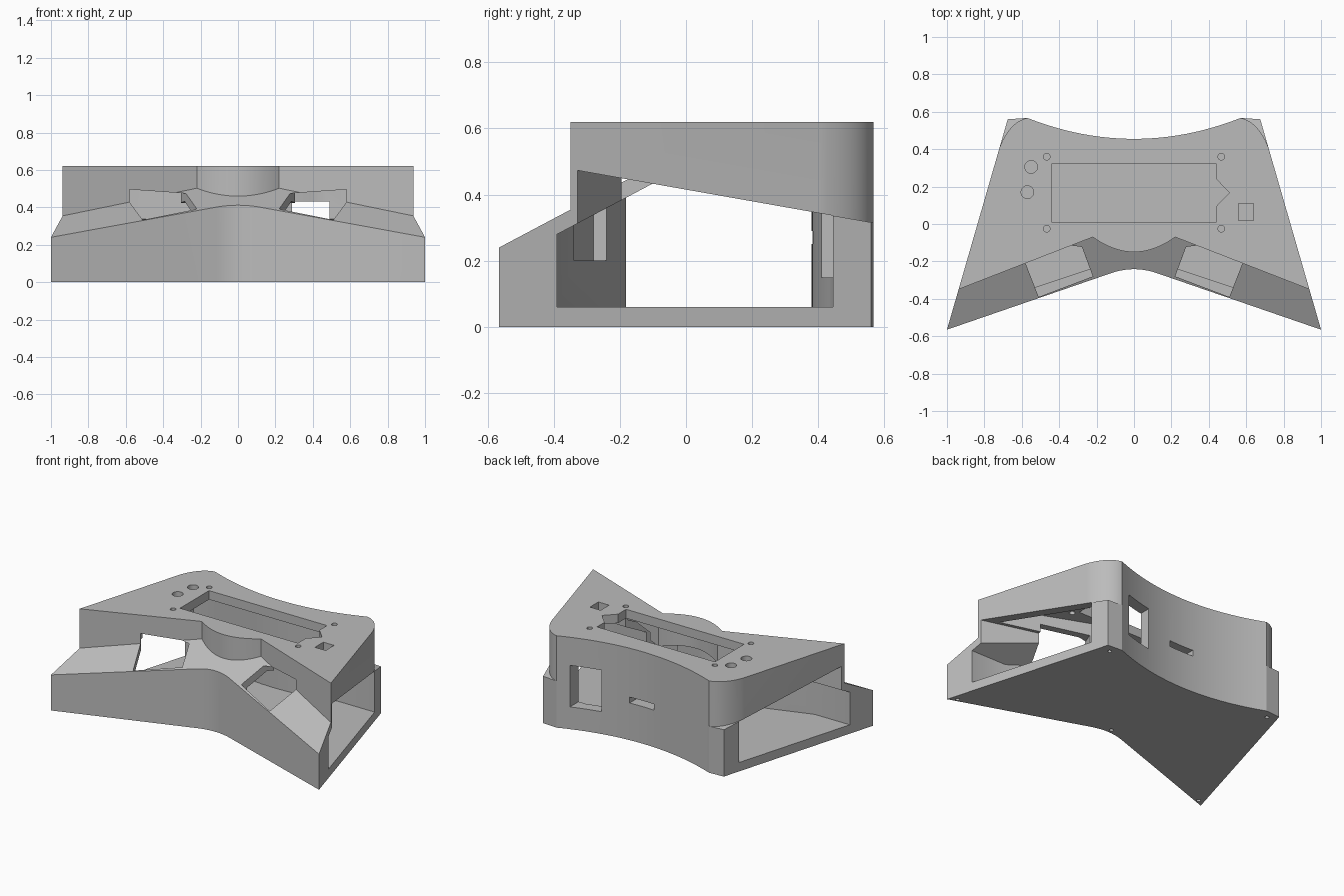
import bpy, bmesh, math
from mathutils import Vector

if "Cube" in bpy.data.objects:
    bpy.data.objects.remove(bpy.data.objects["Cube"])

TOP = 0.62


def front_slope(y):
    return 0.24 + 0.53 * (y + 0.565)


def side_line(y):
    return 0.415 - 0.177 * y


def bezier(a, b, c, n=10):
    a, b, c = Vector(a), Vector(b), Vector(c)
    return [tuple(a * (1 - t) ** 2 + b * 2 * t * (1 - t) + c * t * t)
            for t in (i / n for i in range(n + 1))]


def parabola(half, y0, rise, n=20):
    """Points from +half to -half with the vertex at y0."""
    xs = [half * (1 - 2 * i / n) for i in range(n + 1)]
    return [(x, y0 + rise * (x / half) ** 2) for x in xs]


def flip(pts):
    return [(-x, y) for x, y in reversed(pts)]


def circle(x, y, r, n=20):
    return [(x + r * math.cos(i * math.tau / n), y + r * math.sin(i * math.tau / n))
            for i in range(n)]


def rect(x0, x1, y0, y1):
    return [(x0, y0), (x1, y0), (x1, y1), (x0, y1)]


def prism(name, pts, low, high):
    """Extruded plan outline; low and high are heights or functions of (x, y)."""
    height = lambda h, p: h(*p) if callable(h) else h
    bm = bmesh.new()
    lo = [bm.verts.new((*p, height(low, p))) for p in pts]
    hi = [bm.verts.new((*p, height(high, p))) for p in pts]
    bm.faces.new(lo[::-1])
    bm.faces.new(hi)
    for i in range(len(pts)):
        j = (i + 1) % len(pts)
        bm.faces.new((lo[i], lo[j], hi[j], hi[i]))
    bmesh.ops.recalc_face_normals(bm, faces=bm.faces)
    mesh = bpy.data.meshes.new(name)
    bm.to_mesh(mesh)
    bm.free()
    ob = bpy.data.objects.new(name, mesh)
    bpy.context.collection.objects.link(ob)
    return ob


def carve(ob, cutter):
    cutter.hide_render = True
    mod = ob.modifiers.new("cut", 'BOOLEAN')
    mod.operation, mod.solver, mod.object = 'DIFFERENCE', 'EXACT', cutter
    bpy.context.view_layer.objects.active = ob
    bpy.ops.object.modifier_apply(modifier=mod.name)
    bpy.data.objects.remove(cutter)


# Outer block from its plan outline
nose = bezier((-0.12, -0.262), (0, -0.221), (0.12, -0.262))
outline = ([(-1, -0.565)] + nose + [(1, -0.565), (0.675, 0.56)]
           + parabola(0.57, 0.455, 0.112) + [(-0.675, 0.56)])
body = prism("console_case", outline, 0, TOP)


# Sloped front deck, in front of the raised upper block
def deck_cutter(dy, dz):
    brow = parabola(0.22, -0.15, 0.08)[::-1]
    pts = [(-1.3, -0.49)] + brow + [(1.3, -0.49), (1.3, -1), (-1.3, -1)]
    return prism("deck_cutter", [(x, y + dy) for x, y in pts],
                 lambda x, y: front_slope(y - dy) + dz + 0.53 * dy, 1)


carve(body, deck_cutter(0, 0))

# Rounded rear corners above the sloping side line
corner = bezier((0.57, 0.567), (0.67, 0.545), (0.722, 0.40)) + [(0.9, 0.4), (0.9, 0.7), (0.57, 0.7)]
for pts in (corner, flip(corner)):
    carve(body, prism("corner_cutter", pts, lambda x, y: side_line(y), 1))

# Tunnel open at both sides, keeping a shell behind the deck
rear_inner = parabola(0.434, 0.38, 0.065)
tunnel = prism("tunnel", [(-1.2, -0.39), (-0.687, -0.39)] + [(x, y + 0.06) for x, y in nose]
               + [(0.687, -0.39), (1.2, -0.39), (1.2, 0.445)] + rear_inner + [(-1.2, 0.445)],
               0.06, lambda x, y: side_line(y))
carve(tunnel, deck_cutter(0.018, -0.053))
carve(body, tunnel)

# Upper cavity below the top plate
brow_inner = [(x, y + 0.05) for x, y in parabola(0.22, -0.15, 0.08)[::-1]]
attic = prism("attic", [(-0.84, -0.262)] + brow_inner + [(0.84, -0.262), (0.64, 0.44)]
              + rear_inner + [(-0.64, 0.44)], lambda x, y: side_line(y) - 0.02, 0.56)
carve(body, attic)

# Grip windows in the deck
grip = [(0.22, -0.28), (0.51, -0.39), (0.65, -0.03), (0.35, 0.07)]
for pts in (grip, flip(grip)):
    carve(body, prism("grip_cutter", pts, 0.2, lambda x, y: 0.455 + 0.07 * abs(x)))

# Screen opening with a side notch, buttons and corner screws
screen = [(-0.44, 0.01), (0.44, 0.01), (0.44, 0.095), (0.51, 0.167),
          (0.44, 0.24), (0.44, 0.32), (-0.44, 0.32)]
holes = [screen, rect(0.56, 0.64, 0.02, 0.11),
         circle(-0.55, 0.305, 0.034), circle(-0.57, 0.17, 0.034)]
holes += [circle(s * 0.467, y, 0.018) for s in (-1, 1) for y in (0.36, -0.025)]
for pts in holes:
    carve(body, prism("top_cutter", pts, 0.5, 0.7))

# Rear window and cable slot
carve(body, prism("rear_window_cutter", rect(0.29, 0.49, 0.3, 0.7), 0.15, 0.43))
carve(body, prism("cable_slot_cutter", rect(-0.08, 0.10, 0.3, 0.7), 0.25, 0.29))

# Screw holes underneath
for x, y in ((0.95, -0.525), (-0.95, -0.525), (0.62, 0.51), (-0.62, 0.51), (0, -0.213)):
    carve(body, prism("screw_cutter", circle(x, y, 0.013, 12), -0.1, 0.05))

# Single grey plastic
grey = bpy.data.materials.new("grey_plastic")
grey.use_nodes = True
colour = (0.5, 0.5, 0.5, 1)
grey.diffuse_color = colour
grey.node_tree.nodes["Principled BSDF"].inputs["Base Color"].default_value = colour
body.data.materials.clear()
body.data.materials.append(grey)
for face in body.data.polygons:
    face.material_index = 0

bpy.ops.object.select_all(action='DESELECT')
body.select_set(True)
bpy.context.view_layer.objects.active = body
bpy.ops.object.shade_smooth_by_angle(angle=math.radians(20))
